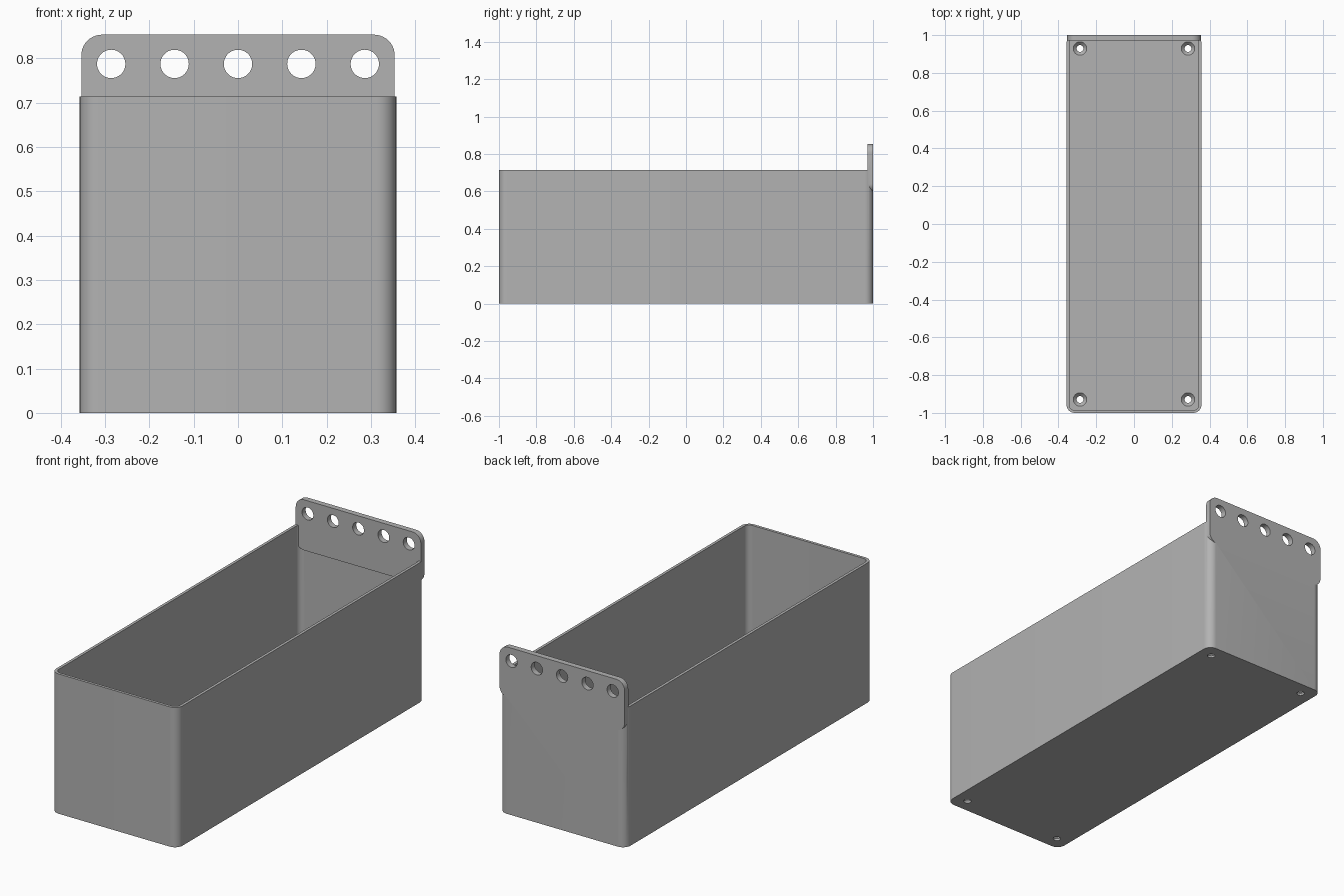
import bpy
import bmesh
from math import cos, sin, pi
from mathutils import Matrix, Vector

WIDTH, LENGTH, HEIGHT = 0.714, 2.0, 0.714
WALL, FLOOR, RADIUS = 0.0145, 0.0286, 0.043
PLATE_THICK, PLATE_LOW, PLATE_HIGH = 0.029, 0.595, 0.853

old = bpy.data.objects.get("Cube")
if old:
    bpy.data.objects.remove(old, do_unlink=True)

grey = bpy.data.materials.new("plain grey")
grey.use_nodes = True
colour = (0.45, 0.45, 0.45, 1)
grey.diffuse_color = colour
grey.node_tree.nodes["Principled BSDF"].inputs["Base Color"].default_value = colour


def finish(name, bm):
    bmesh.ops.recalc_face_normals(bm, faces=bm.faces)
    mesh = bpy.data.meshes.new(name)
    bm.to_mesh(mesh)
    bm.free()
    mesh.materials.append(grey)
    obj = bpy.data.objects.new(name, mesh)
    bpy.context.collection.objects.link(obj)
    return obj


def rounded_prism(name, width, depth, height, radius, matrix, steps=10):
    """Rounded rectangle in XY, extruded up from z = 0, then placed."""
    bm = bmesh.new()
    verts = []
    corners = [(1, 1), (-1, 1), (-1, -1), (1, -1)]
    for quarter, (sx, sy) in enumerate(corners):
        for i in range(steps + 1):
            a = (quarter + i / steps) * pi / 2
            x = sx * (width / 2 - radius) + radius * cos(a)
            y = sy * (depth / 2 - radius) + radius * sin(a)
            verts.append(bm.verts.new((x, y, 0)))
    face = bm.faces.new(verts)
    top = bmesh.ops.extrude_face_region(bm, geom=[face])["geom"]
    bmesh.ops.translate(bm, vec=Vector((0, 0, height)),
                        verts=[v for v in top if isinstance(v, bmesh.types.BMVert)])
    bm.transform(matrix)
    return finish(name, bm)


def cone(name, low_radius, high_radius, depth, matrix):
    bm = bmesh.new()
    bmesh.ops.create_cone(bm, cap_ends=True, segments=40, radius1=low_radius,
                          radius2=high_radius, depth=depth, matrix=matrix)
    return finish(name, bm)


def cut(target, cutter):
    cutter.hide_render = True
    mod = target.modifiers.new("cut", "BOOLEAN")
    mod.operation = "DIFFERENCE"
    mod.solver = "EXACT"
    mod.object = cutter
    bpy.context.view_layer.objects.active = target
    bpy.ops.object.modifier_apply(modifier=mod.name)
    bpy.data.objects.remove(cutter, do_unlink=True)


# Open tray with rounded vertical corners
tray = rounded_prism("tray", WIDTH, LENGTH, HEIGHT, RADIUS, Matrix())
cut(tray, rounded_prism("cavity", WIDTH - 2 * WALL, LENGTH - 2 * WALL, HEIGHT,
                        RADIUS - WALL, Matrix.Translation((0, 0, FLOOR))))

# Countersunk screw holes in the floor
for x in (-0.286, 0.286):
    for y in (-0.929, 0.929):
        cut(tray, cone("screw_hole", 0.018, 0.018, 0.2, Matrix.Translation((x, y, 0))))
        cut(tray, cone("countersink", 0.015, 0.036, 0.021,
                       Matrix.Translation((x, y, FLOOR - 0.01))))

# Hanging plate, flush with the back wall
stand = Matrix.Translation((0, LENGTH / 2, (PLATE_LOW + PLATE_HIGH) / 2))
plate = rounded_prism("hanging_plate", 0.707, PLATE_HIGH - PLATE_LOW, PLATE_THICK,
                      0.047, stand @ Matrix.Rotation(pi / 2, 4, "X"))

# Row of hanging holes
for i in range(-2, 3):
    place = Matrix.Translation((i * 0.143, LENGTH / 2, 0.787))
    cut(plate, cone("hanging_hole", 0.032, 0.032, 0.2,
                    place @ Matrix.Rotation(pi / 2, 4, "X")))

# Fuse the plate to the tray
join = tray.modifiers.new("join", "BOOLEAN")
join.operation = "UNION"
join.solver = "EXACT"
join.object = plate
bpy.context.view_layer.objects.active = tray
bpy.ops.object.modifier_apply(modifier=join.name)
bpy.data.objects.remove(plate, do_unlink=True)
tray.name = "hanging_tray"

bpy.ops.object.select_all(action="DESELECT")
tray.select_set(True)
bpy.ops.object.shade_smooth_by_angle(angle=pi / 6)
